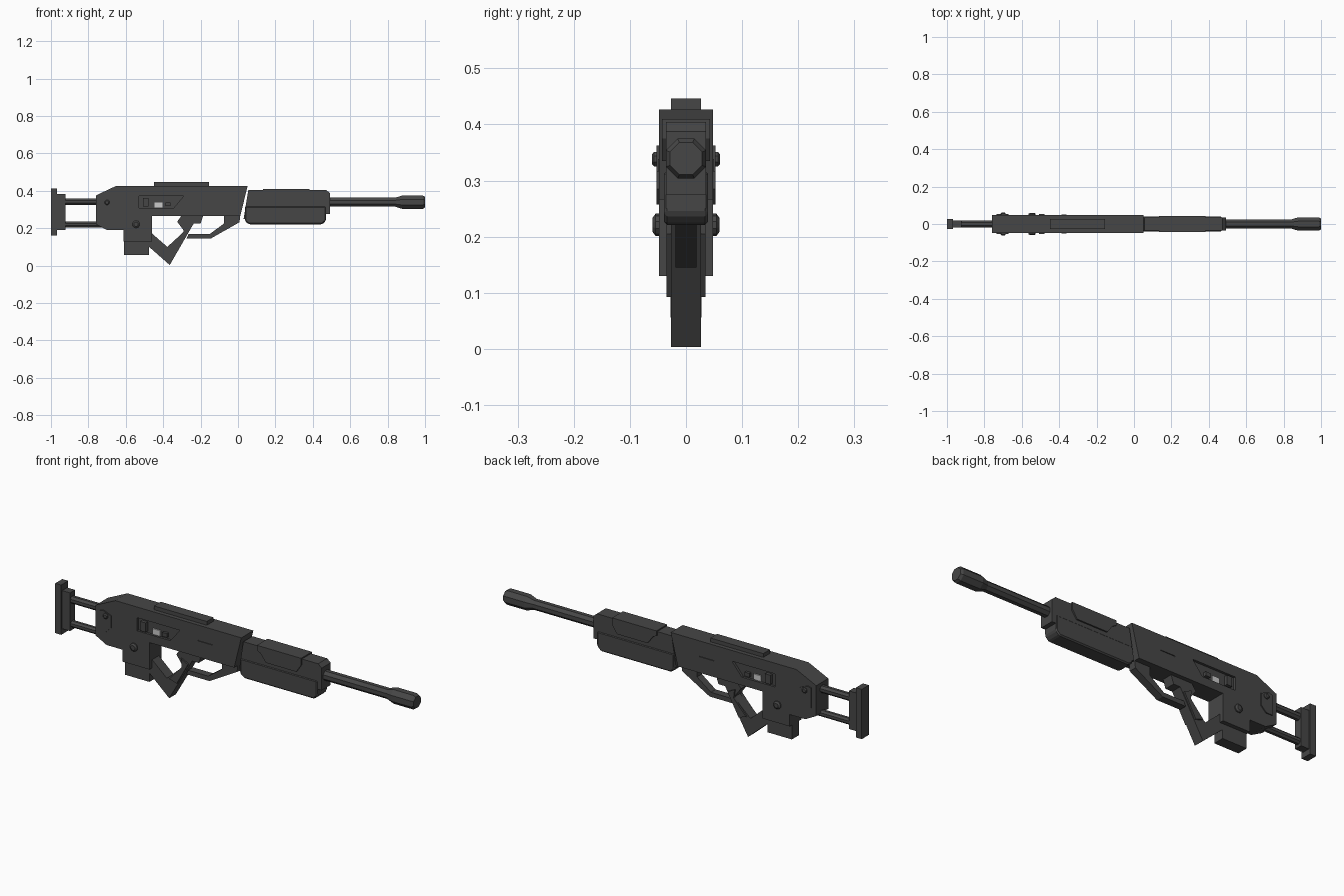
import bpy, bmesh, math
from mathutils import Matrix

if "Cube" in bpy.data.objects:
    bpy.data.objects.remove(bpy.data.objects["Cube"])


def material(name, v):
    m = bpy.data.materials.new(name)
    m.diffuse_color = (v, v, v, 1)
    m.use_nodes = True
    m.node_tree.nodes["Principled BSDF"].inputs["Base Color"].default_value = m.diffuse_color
    return m


GUNMETAL = material("dark gunmetal", 0.062)
BRIGHT = material("bright steel", 0.6)


def finish(name, bm, mat):
    bmesh.ops.recalc_face_normals(bm, faces=bm.faces)
    me = bpy.data.meshes.new(name)
    bm.to_mesh(me)
    bm.free()
    me.materials.append(mat)
    ob = bpy.data.objects.new(name, me)
    bpy.context.collection.objects.link(ob)
    return ob


def prism(name, pts, y0, y1, mat=GUNMETAL, bevel=0):
    """Side profile (x, z) extruded between y0 and y1."""
    bm = bmesh.new()
    f = bm.faces.new([bm.verts.new((x, y0, z)) for x, z in pts])
    r = bmesh.ops.extrude_face_region(bm, geom=[f])
    vs = [v for v in r["geom"] if isinstance(v, bmesh.types.BMVert)]
    bmesh.ops.translate(bm, verts=vs, vec=(0, y1 - y0, 0))
    ob = finish(name, bm, mat)
    if bevel:
        b = ob.modifiers.new("bevel", "BEVEL")
        b.width, b.segments, b.limit_method = bevel, 1, "ANGLE"
    return ob


def slab(name, pts, half, **kw):
    return prism(name, pts, -half, half, **kw)


def rect(x0, x1, z0, z1):
    return [(x0, z0), (x1, z0), (x1, z1), (x0, z1)]


def both_sides(name, pts, y0, y1, **kw):
    for side, s in (("right", -1), ("left", 1)):
        prism(f"{name}_{side}", pts, s * y0, s * y1, **kw)


def lathe(name, rings, centre, axis="X", n=8, sign=1):
    """Faceted round part; rings are (distance, radius) along the axis."""
    bm = bmesh.new()
    loops = []
    for d, r in rings:
        ring = []
        for i in range(n):
            a = 2 * math.pi * (i + 0.5) / n
            u, w = r * math.cos(a), r * math.sin(a)
            p = (d, u, w + centre[1]) if axis == "X" else (centre[0] + u, sign * d, w + centre[1])
            ring.append(bm.verts.new(p))
        loops.append(ring)
    for a, b in zip(loops, loops[1:]):
        for i in range(n):
            j = (i + 1) % n
            bm.faces.new((a[i], a[j], b[j], b[i]))
    bm.faces.new(loops[0])
    bm.faces.new(loops[-1])
    return finish(name, bm, GUNMETAL)


# Receiver with magazine well
receiver = slab("receiver", [(-0.76, 0.375), (-0.65, 0.427), (0.052, 0.427), (0.012, 0.266),
                             (-0.46, 0.266), (-0.46, 0.13), (-0.612, 0.13), (-0.612, 0.19),
                             (-0.70, 0.19), (-0.76, 0.222)], 0.048)

# Ejection window recesses and small latch slots, cut on both sides
window = [(-0.53, 0.373), (-0.29, 0.373), (-0.345, 0.307), (-0.53, 0.307)]
slot = [(-0.19, 0.352), (-0.11, 0.352), (-0.11, 0.347), (-0.19, 0.347)]
for label, pts, depth in (("window", window, 0.036), ("slot", slot, 0.044)):
    for s in (-1, 1):
        cut = prism(f"{label}_cutter", pts, s * depth, s * 0.07)
        cut.hide_render = True
        cut.hide_set(True)
        m = receiver.modifiers.new("cut", "BOOLEAN")
        m.operation, m.object, m.solver = "DIFFERENCE", cut, "EXACT"
# Apply the cuts, then remove the helpers
dg = bpy.context.evaluated_depsgraph_get()
receiver_mesh = bpy.data.meshes.new_from_object(receiver.evaluated_get(dg))
receiver.modifiers.clear()
receiver.data = receiver_mesh
for ob in [o for o in bpy.data.objects if "cutter" in o.name]:
    bpy.data.objects.remove(ob)

# Details inside and around the window
both_sides("bolt_handle", rect(-0.508, -0.478, 0.315, 0.362), 0.03, 0.053)
both_sides("bright_bolt", rect(-0.447, -0.405, 0.31, 0.338), 0.03, 0.042, mat=BRIGHT)
both_sides("window_catch", rect(-0.388, -0.362, 0.318, 0.338), 0.03, 0.050)

# Rear side panels and pins
both_sides("rear_panel", [(-0.735, 0.357), (-0.715, 0.362), (-0.672, 0.345), (-0.672, 0.285),
                          (-0.70, 0.257), (-0.735, 0.257)], 0.04, 0.053)
for s, side in ((-1, "right"), (1, "left")):
    lathe(f"rear_pin_{side}", [(0.04, 0.014), (0.057, 0.014), (0.061, 0.009)], (-0.70, 0.338), "Y", 8, s)
    lathe(f"well_pin_{side}", [(0.04, 0.02), (0.054, 0.02), (0.060, 0.012)], (-0.545, 0.221), "Y", 10, s)

# Top rail and magazine
slab("top_rail", rect(-0.45, -0.155, 0.42, 0.446), 0.027)
slab("magazine", rect(-0.61, -0.475, 0.056, 0.14), 0.0275)

# Stock rods and butt plate
lathe("upper_rod", [(-0.94, 0.019), (-0.74, 0.019)], (0, 0.342))
lathe("lower_rod", [(-0.94, 0.017), (-0.6, 0.017)], (0, 0.220))
slab("butt_pad", rect(-1.0, -0.967, 0.162, 0.413), 0.028)
slab("butt_frame", rect(-0.967, -0.923, 0.19, 0.382), 0.02)

# Loop grip: front arm and lower strut back to the magazine well
slab("grip", [(-0.30, 0.27), (-0.185, 0.27), (-0.20, 0.225), (-0.237, 0.225), (-0.365, 0.003),
              (-0.475, 0.10), (-0.475, 0.185), (-0.378, 0.10), (-0.287, 0.183), (-0.325, 0.235)][:9]
     + [(-0.325, 0.235)], 0.027)
both_sides("grip_panel", [(-0.295, 0.225), (-0.255, 0.205), (-0.318, 0.092), (-0.36, 0.105),
                          (-0.29, 0.183)], 0.02, 0.035)

# Trigger guard and trigger
slab("trigger_guard", [(0.012, 0.27), (0.008, 0.232), (-0.145, 0.145), (-0.275, 0.145),
                       (-0.265, 0.168), (-0.152, 0.168), (-0.075, 0.225), (-0.075, 0.27)], 0.019)

# Handguard: upper body, cover and lower chamfered rail
slab("handguard", [(0.03, 0.25), (0.47, 0.25), (0.47, 0.275), (0.492, 0.275), (0.492, 0.387),
                   (0.472, 0.404), (0.055, 0.404)], 0.036)
slab("handguard_cover", [(0.135, 0.41), (0.382, 0.41), (0.382, 0.375), (0.355, 0.335),
                         (0.185, 0.335), (0.155, 0.375), (0.135, 0.385)], 0.043)
slab("lower_rail", [(0.038, 0.318), (0.47, 0.318), (0.47, 0.24), (0.45, 0.221), (0.06, 0.221),
                    (0.038, 0.236)], 0.0395, bevel=0.006)

# Barrel and muzzle
lathe("barrel", [(0.45, 0.026), (0.87, 0.026)], (0, 0.339))
lathe("muzzle", [(0.84, 0.026), (0.878, 0.0385), (0.988, 0.0385), (1.0, 0.031)], (0, 0.339))
